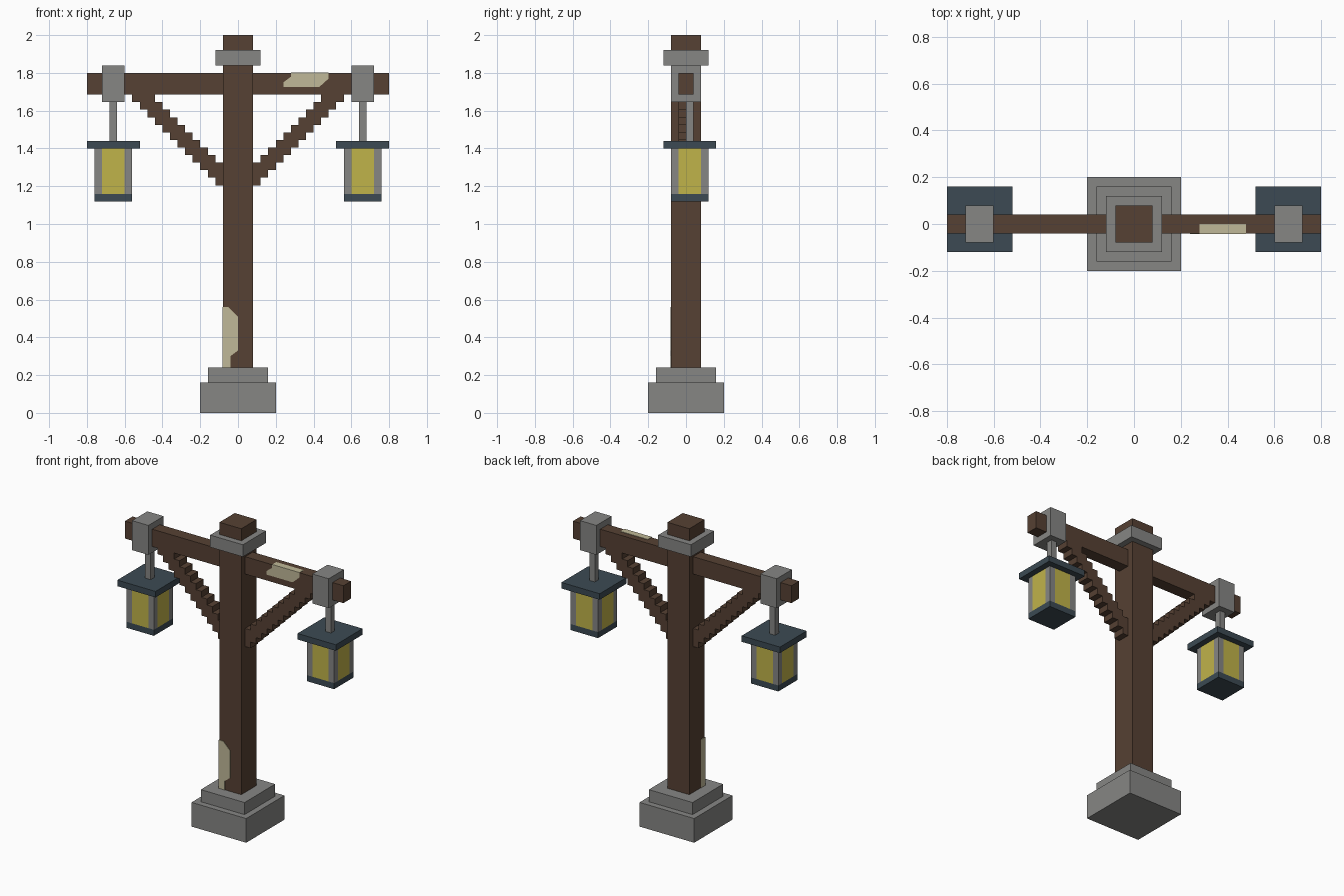
import bpy, bmesh

if "Cube" in bpy.data.objects:
    bpy.data.objects.remove(bpy.data.objects["Cube"])


def material(name, rgb):
    lin = [((c / 255 + 0.055) / 1.055) ** 2.4 for c in rgb]
    m = bpy.data.materials.new(name)
    m.diffuse_color = (*lin, 1)
    m.use_nodes = True
    m.node_tree.nodes["Principled BSDF"].inputs["Base Color"].default_value = m.diffuse_color
    return m


WOOD = material("dark brown wood", (86, 65, 51))
STONE = material("grey stone", (134, 134, 132))
ROOF = material("slate blue metal", (60, 74, 83))
GLASS = material("yellow glass", (192, 179, 74))
BARE = material("pale bare wood", (192, 185, 152))


def finish(name, bm, mat):
    bmesh.ops.recalc_face_normals(bm, faces=bm.faces)
    me = bpy.data.meshes.new(name)
    bm.to_mesh(me)
    bm.free()
    me.materials.append(mat)
    ob = bpy.data.objects.new(name, me)
    bpy.context.collection.objects.link(ob)
    return ob


def box(name, mat, xs, ys, zs):
    """Box spanning three (min, max) ranges."""
    bm = bmesh.new()
    bmesh.ops.create_cube(bm, size=1)
    for v in bm.verts:
        v.co = [(r[0] + r[1]) / 2 + c * (r[1] - r[0])
                for c, r in zip(v.co, (xs, ys, zs))]
    return finish(name, bm, mat)


def slab(name, mat, outline, ys):
    """Outline in x-z extruded between two y values."""
    bm = bmesh.new()
    face = bm.faces.new([bm.verts.new((x, ys[0], z)) for x, z in outline])
    ext = bmesh.ops.extrude_face_region(bm, geom=[face])["geom"]
    for v in ext:
        if isinstance(v, bmesh.types.BMVert):
            v.co.y = ys[1]
    return finish(name, bm, mat)


def square(name, mat, r, zs, cx=0, cy=0):
    return box(name, mat, (cx - r, cx + r), (cy - r, cy + r), zs)


# Stone footing, post and collar
square("footing_lower", STONE, 0.20, (0, 0.16))
square("footing_upper", STONE, 0.16, (0.16, 0.24))
square("post", WOOD, 0.08, (0.24, 2.0))
square("collar", STONE, 0.12, (1.84, 1.92))

# Cross beam
box("beam", WOOD, (-0.8, 0.8), (-0.04, 0.04), (1.685, 1.8))

# Stepped brace outline: down the lower stairs, back along the upper ones
U, N = 0.04, 12
lower, upper = [], []
for i in range(N):
    x0, x1, z = 0.08 + U * i, 0.12 + U * i, 1.205 + U * i
    top = min(z + 0.12, 1.69)
    lower += [(x0, z), (x1, z)]
    if i < N - 2:
        upper += [(x0, top), (x1, top)]
upper.append((0.08 + U * N, 1.69))
brace = lower + upper[::-1]

LY = 0.02  # lantern centre in y
for side, s in (("left", -1), ("right", 1)):
    cx = 0.66 * s
    slab(side + "_brace", WOOD, [(s * x, z) for x, z in brace], (-0.04, 0.04))
    # Bracket around the beam and hanging rod
    box(side + "_bracket", STONE, (cx - 0.06, cx + 0.06), (-0.08, 0.08), (1.645, 1.84))
    square(side + "_rod", STONE, 0.02, (1.44, 1.645), cx, LY)
    # Lantern: roof, floor, corner posts, flush glass panes
    square(side + "_lantern_roof", ROOF, 0.14, (1.40, 1.44), cx, LY)
    square(side + "_lantern_floor", ROOF, 0.10, (1.12, 1.16), cx, LY)
    for i, (a, b) in enumerate(((-1, -1), (-1, 1), (1, -1), (1, 1))):
        square(f"{side}_lantern_corner_{i}", STONE, 0.02, (1.16, 1.40),
               cx + a * 0.08, LY + b * 0.08)
    for tag, rx, ry in (("front_back", 0.06, 0.10), ("sides", 0.10, 0.06)):
        box(f"{side}_glass_{tag}", GLASS, (cx - rx, cx + rx),
            (LY - ry, LY + ry), (1.16, 1.40))

# Worn patch wrapping the foot of the post
T = 0.003
slab("post_patch_front", BARE,
     [(-0.08 - T, 0.24), (-0.04, 0.24), (-0.04, 0.30), (0, 0.33), (0, 0.51),
      (-0.04, 0.55), (-0.05, 0.56), (-0.08 - T, 0.56)], (-0.08 - T, -0.079))
box("post_patch_side", BARE, (-0.08 - T, -0.079), (-0.08, -0.04), (0.24, 0.56))

# Worn patch wrapping the upper front edge of the beam
slab("beam_patch_front", BARE,
     [(0.24, 1.725), (0.43, 1.725), (0.48, 1.77), (0.48, 1.8 + T), (0.28, 1.8 + T),
      (0.28, 1.78), (0.24, 1.75)], (-0.04 - T, -0.039))
box("beam_patch_top", BARE, (0.28, 0.48), (-0.04, 0), (1.799, 1.8 + T))
